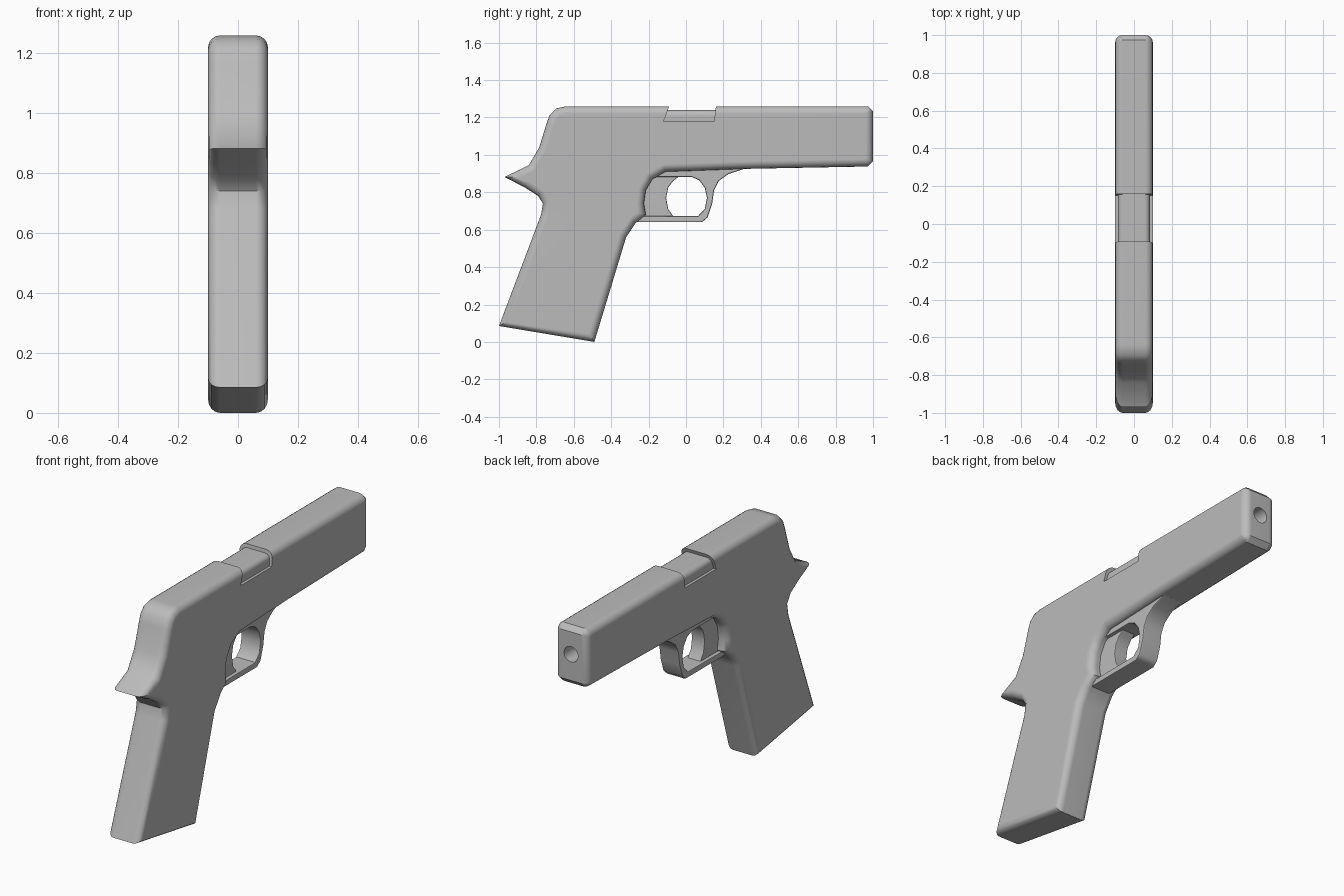
import bpy, bmesh, math
from mathutils import Matrix

if "Cube" in bpy.data.objects:
    bpy.data.objects.remove(bpy.data.objects["Cube"], do_unlink=True)

grey = bpy.data.materials.new("plain grey")
grey.use_nodes = True
colour = (0.5, 0.5, 0.5, 1)
grey.diffuse_color = colour
grey.node_tree.nodes["Principled BSDF"].inputs["Base Color"].default_value = colour


def finish(name, bm):
    bmesh.ops.recalc_face_normals(bm, faces=bm.faces[:])
    mesh = bpy.data.meshes.new(name)
    bm.to_mesh(mesh)
    bm.free()
    mesh.materials.append(grey)
    ob = bpy.data.objects.new(name, mesh)
    bpy.context.collection.objects.link(ob)
    return ob


def slab(name, profile, half, rounding=0, segments=4):
    """Side profile (y, z) pulled across x, with its two rims rounded."""
    bm = bmesh.new()
    face = bm.faces.new([bm.verts.new((-half, y, z)) for y, z in profile])
    new = bmesh.ops.extrude_face_region(bm, geom=[face])["geom"]
    verts = [g for g in new if isinstance(g, bmesh.types.BMVert)]
    bmesh.ops.translate(bm, vec=(2 * half, 0, 0), verts=verts)
    bmesh.ops.recalc_face_normals(bm, faces=bm.faces[:])
    if rounding:
        rims = [e for e in bm.edges
                if abs(e.verts[0].co.x - e.verts[1].co.x) < 1e-5]
        bmesh.ops.bevel(bm, geom=rims, offset=rounding, segments=segments,
                        profile=0.5, affect='EDGES', clamp_overlap=False)
    return finish(name, bm)


def cut(target, cutter):
    cutter.hide_render = True
    mod = target.modifiers.new("cut", 'BOOLEAN')
    mod.operation = 'DIFFERENCE'
    mod.solver = 'EXACT'
    mod.object = cutter
    bpy.context.view_layer.objects.active = target
    bpy.ops.object.modifier_apply(modifier=mod.name)
    bpy.data.objects.remove(cutter, do_unlink=True)


# Body: grip, frame and slide in one rounded slab
body = slab("body", [
    (-1, .085), (-.49, 0), (-.32, .56), (-.27, .635), (-.215, .68),
    (-.225, .74), (-.215, .81), (-.18, .87), (-.11, .91), (.3, .925),
    (.973, .938), (1, .966), (1, 1.233), (.973, 1.26), (-.64, 1.26),
    (-.695, 1.248), (-.728, 1.215), (-.745, 1.17), (-.785, 1.04),
    (-.84, .945), (-.97, .882), (-.86, .825), (-.79, .78),
    (-.765, .74), (-.775, .68)], .1, .04)

# Port across the top of the slide, and bore in the muzzle
cut(body, slab("port_cutter", [(-.12, 1.178), (.15, 1.178),
                               (.165, 1.3), (-.075, 1.3)], .2))
bm = bmesh.new()
bmesh.ops.create_cone(bm, cap_ends=True, segments=16, radius1=.043,
                      radius2=.043, depth=.4,
                      matrix=Matrix.Translation((0, 1, 1.11))
                      @ Matrix.Rotation(math.pi / 2, 4, 'X'))
cut(body, finish("bore_cutter", bm))

# Narrower block seen inside the port
block = slab("port_block", [(-.16, 1.15), (.2, 1.15), (.2, 1.24), (-.16, 1.24)],
             .085, .03)

# Guard loop below the frame
guard = slab("trigger_guard", [
    (.31, .94), (.31, .925), (.225, .897), (.175, .86), (.15, .81),
    (.14, .74), (.115, .665), (.085, .64), (-.27, .64), (-.27, .672),
    (.065, .674), (.1, .71), (.112, .77), (.1, .825), (.07, .865),
    (.03, .882), (-.2, .882), (-.2, .94)], .06, .008, 2)

# Recessed trigger with a hollow front
trigger = slab("trigger", [
    (-.25, .66), (-.06, .66), (-.095, .71), (-.106, .77), (-.095, .825),
    (-.07, .86), (-.03, .89), (-.25, .89)], .04, .006, 2)

# Smooth shading that keeps the sharp rims
bpy.ops.object.select_all(action='DESELECT')
for ob in (body, block, guard, trigger):
    ob.select_set(True)
bpy.context.view_layer.objects.active = body
bpy.ops.object.shade_smooth_by_angle(angle=math.radians(40))
for ob in (body, block, guard, trigger):
    ob.modifiers.new("even shading", 'WEIGHTED_NORMAL').keep_sharp = True
